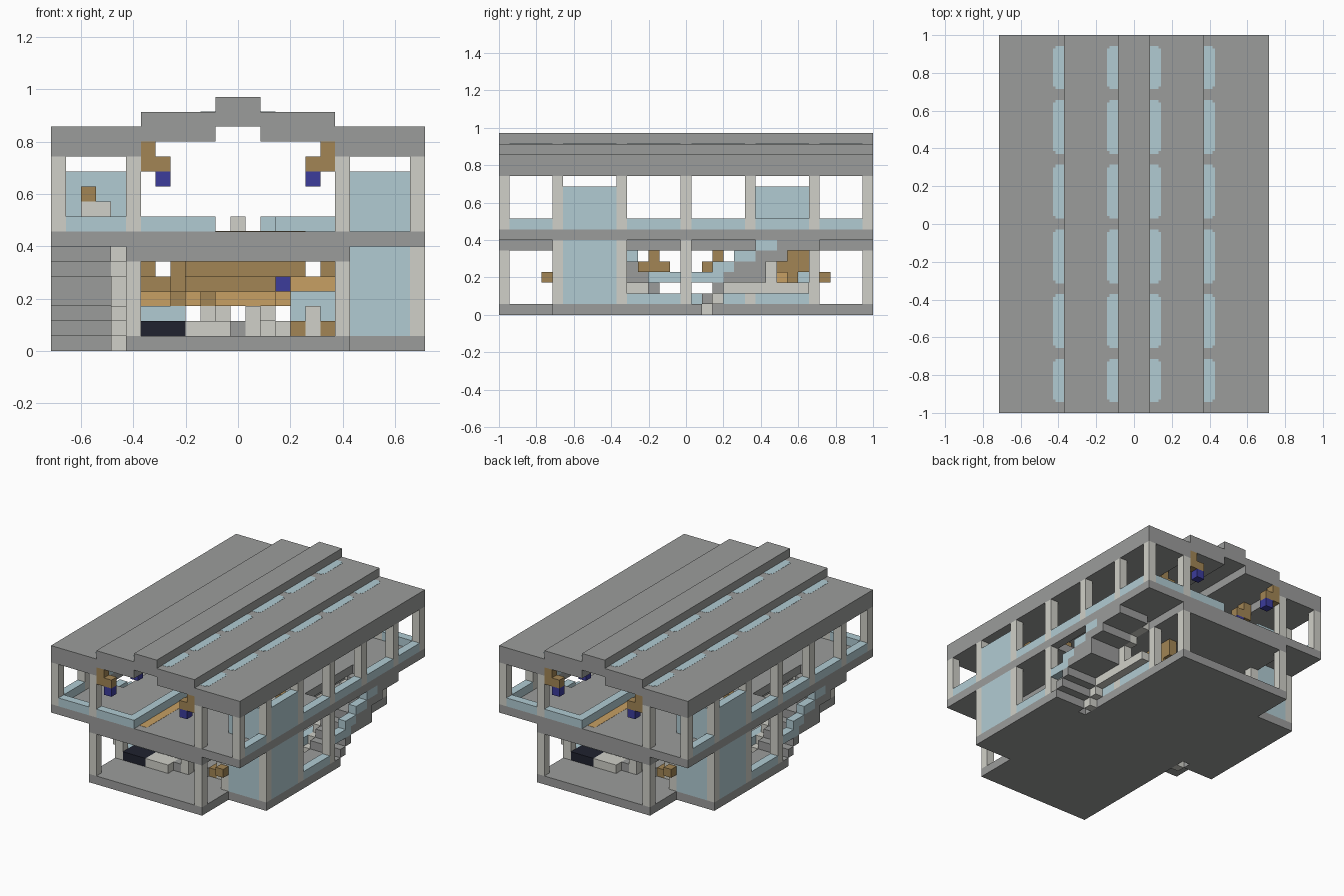
import bpy
import bmesh

cube = bpy.data.objects.get("Cube")
if cube:
    bpy.data.objects.remove(cube, do_unlink=True)

V = 2 / 35        # one grid block
W, D = 25, 35     # plan size in blocks


def material(name, rgb):
    m = bpy.data.materials.new(name)
    m.use_nodes = True
    m.diffuse_color = (*rgb, 1)
    m.node_tree.nodes["Principled BSDF"].inputs["Base Color"].default_value = (*rgb, 1)
    return m


GREY = material("concrete grey", (.33, .335, .33))
LIGHT = material("pale stone", (.63, .63, .58))
GLASS = material("pale blue glass", (.44, .6, .65))
BROWN = material("brown wood", (.36, .235, .09))
TAN = material("tan wood", (.57, .35, .125))
BLUE = material("deep blue", (.045, .045, .33))
NAVY = material("dark navy", (.014, .016, .028))


def add_box(bm, x0, x1, y0, y1, z0, z1):
    verts = [bm.verts.new(((x - W / 2) * V, (y - D / 2) * V, z * V))
             for z in (z0, z1) for x, y in ((x0, y0), (x1, y0), (x1, y1), (x0, y1))]
    bm.faces.new(verts[3::-1])
    bm.faces.new(verts[4:])
    for i in range(4):
        j = (i + 1) % 4
        bm.faces.new((verts[i], verts[j], verts[j + 4], verts[i + 4]))


def part(name, mat, boxes, twin=True):
    """Boxes in block units; a twin is the same part turned half a circle."""
    bm = bmesh.new()
    for x0, x1, y0, y1, z0, z1 in boxes:
        add_box(bm, x0, x1, y0, y1, z0, z1)
        if twin:
            add_box(bm, W - x1, W - x0, D - y1, D - y0, z0, z1)
    mesh = bpy.data.meshes.new(name)
    bm.to_mesh(mesh)
    bm.free()
    mesh.materials.append(mat)
    ob = bpy.data.objects.new(name, mesh)
    bpy.context.collection.objects.link(ob)
    return ob


# Stepped roof
part("roof_sides", GREY, [(0, 6, 0, D, 13, 15), (6, 11, 0, D, 14, 16)])
part("roof_ridge", GREY, [(11, 14, 0, D, 15, 17)], twin=False)

# Skylight plates beside each step, outer corners trimmed
bays = ((1, 5), (6, 11), (12, 17), (18, 23), (24, 29), (30, 34))
skylights = []
for edge, top in ((6, 15), (11, 16)):
    for a, b in bays:
        skylights.append((edge - .75, edge, a, b, top, top + .015))
        skylights.append((edge - 1, edge - .75, a + .25, b - .25, top, top + .015))
part("skylights", GLASS, skylights)

# Ground slab with a wing on each side
part("ground_slab", GREY, [(5, 20, 0, D, 0, 1)], twin=False)
part("ground_wings", GREY, [(20, 25, 5, 18, 0, 1)])

# Upper slab with a bridged central opening and stair wells
part("upper_slab", GREY, [
    (5, 20, 0, 10, 6, 8), (5, 11, 10, 25, 6, 8),
    (20, 25, 0, 18, 7, 8), (20, 25, 27, D, 7, 8),
    (20, 21, 18, 27, 7, 8), (24, 25, 18, 27, 7, 8)])
part("slab_bridge", GREY, [(11, 14, 16, 19, 7, 8)], twin=False)


# Columns of both storeys
def posts(spots, z0, z1):
    return [(x, x + 1, y, y + 1, z0, z1) for x, y in spots]


column_rows = (0, 5, 11, 17, 23, 29, 34)
part("lower_columns", LIGHT, posts(
    [(5, 0), (19, 0), (19, 5), (19, 23), (19, 29)], 1, 6)
    + posts([(24, 5), (24, 11), (24, 17)], 1, 7))
part("upper_columns", LIGHT, posts(
    [(24, y) for y in column_rows] + [(5, 0), (19, 0)], 8, 13))

# Glass lift shaft
shaft = []
for z0, z1 in ((1, 7), (8, 12)):
    shaft += [(20, 24, 5, 6, z0, z1), (24, 25, 6, 11, z0, z1)]
part("lift_shaft", GLASS, shaft)

# Low glass railings of both storeys
part("railings", GLASS,
     [(24, 25, a, b, 8, 9) for a, b in bays if a != 6]
     + [(6, 11, 0, 1, 8, 9), (1, 5, 0, 1, 8, 9), (10, 11, 1, 10, 8, 9),
        (24, 25, 12, 17, 1, 2), (19, 20, 18, 23, 1, 2), (19, 20, 24, 29, 1, 2)])

# Outside stairs with a pale inner stringer and stepped glass rail
steps = ((18, 19), (19, 20), (20, 21), (21, 25), (22, 25), (24, 27), (26, 30))
part("stairs", GREY, [(21, 25, a, b, i, i + 1) for i, (a, b) in enumerate(steps)])
stringers = ((19, 20), (20, 21), (21, 29), (25, 26), (25, 26), (26, 27), (27, 29))
part("stair_stringer", LIGHT,
     [(20, 21, a, b, i, i + 1) for i, (a, b) in enumerate(stringers)])
rail_runs = ((18, 21), (20, 22), (22, 24), (24, 26))
part("stair_rail", GLASS, [(24, 25, a, b, i + 3, i + 4) for i, (a, b) in enumerate(rail_runs)])

# Wooden frame hung under the upper floor
part("wood_frame", BROWN, [
    (8, 17, 14, 15, 5, 6), (6, 7, 14, 15, 5, 6), (18, 19, 14, 15, 5, 6),
    (6, 19, 13, 16, 4, 5), (8, 9, 6, 12, 4, 6), (18, 19, 7, 9, 1, 2),
    (16, 17, 7, 9, 1, 2), (19, 20, 4, 5, 3, 4),
    (8, 9, 7, 8, 3, 4), (10, 11, 7, 8, 3, 4)])
part("wood_trim", TAN, [
    (6, 12, 8, 11, 3, 4), (12, 15, 8, 10, 3, 4), (16, 19, 9, 11, 4, 5),
    (11, 12, 1, 10, 8, 8.02), (12, 17, 9, 10, 8, 8.02)])

# Ground floor furniture
part("counter", NAVY, [(6, 9, 5, 7, 1, 2)])
part("display_glass", GLASS, [(6, 9, 7, 8, 2, 3), (16, 19, 10, 11, 2, 4)])
part("seating", LIGHT, [
    (9, 12, 5, 7, 1, 2), (10, 11, 7, 8, 2, 3), (13, 14, 6, 7, 1, 3),
    (15, 16, 6, 7, 1, 2), (17, 18, 7, 9, 1, 3)])
part("low_stool", GREY, [(12, 13, 6, 7, 1, 2)])
part("blue_sign", BLUE, [(15, 16, 7, 8, 4, 5)])

# Upper floor bench and post
part("upper_bench", LIGHT, [(2, 4, 23, 24, 8, 10)])
part("bench_box", BROWN, [(2, 3, 23, 24, 10, 11)])
part("centre_post", LIGHT, [(12, 13, 17, 18, 8, 9)], twin=False)

# Hanging lamps at every row of columns
part("lamp_brackets", BROWN, [(6, 8, y, y + 1, 12, 13) for y in column_rows])
part("lamp_hangers", BROWN, [(6, 7, y, y + 1, 13, 14) for y in column_rows])
part("lamps", BLUE, [(7, 8, y, y + 1, 11, 12) for y in column_rows])
